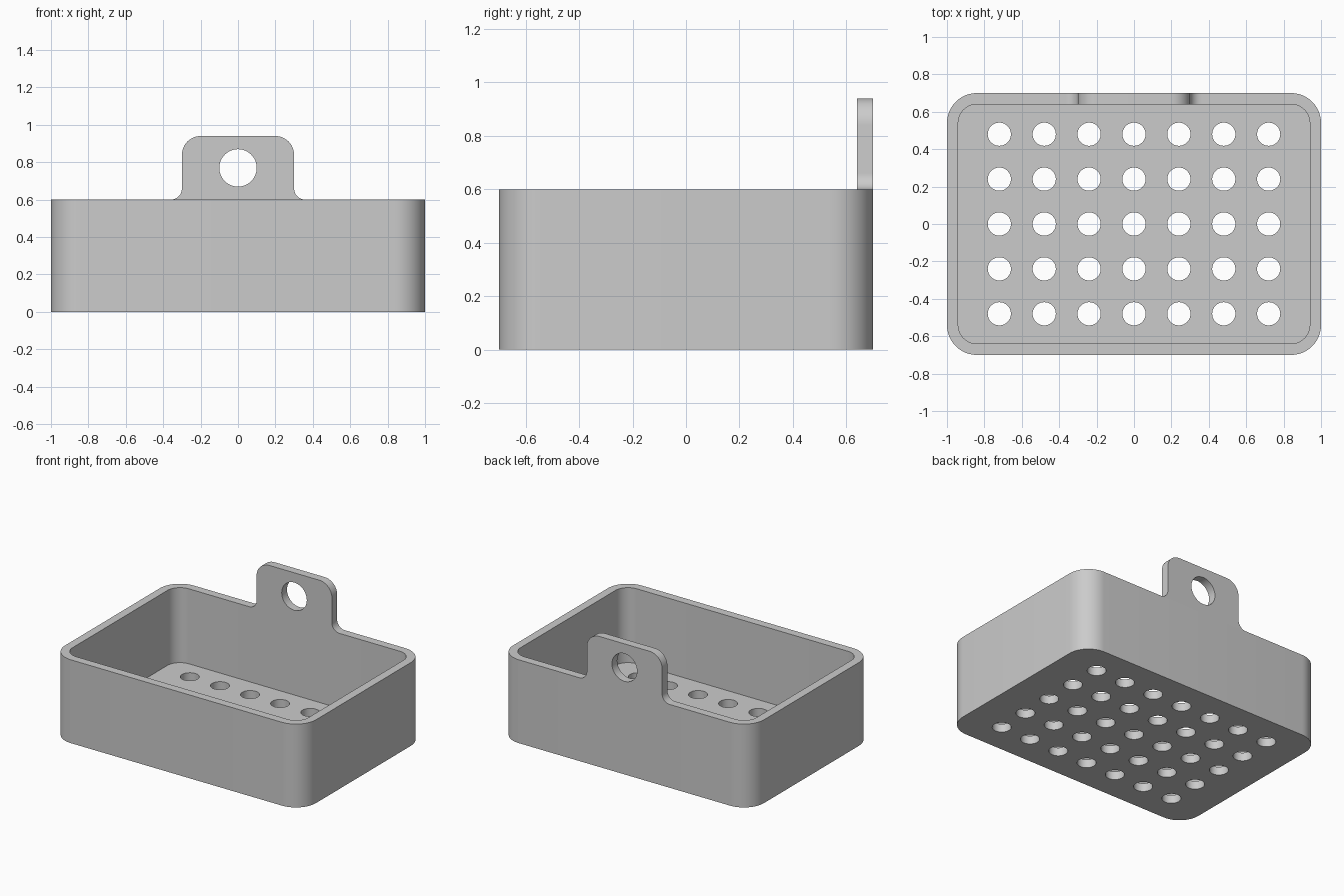
import bpy, bmesh, math

if "Cube" in bpy.data.objects:
    bpy.data.objects.remove(bpy.data.objects["Cube"])

W, D, H, T = 2.0, 1.4, 0.6, 0.06      # width, depth, height, wall thickness

grey = bpy.data.materials.new("light grey")
grey.diffuse_color = (0.6, 0.6, 0.6, 1)
grey.use_nodes = True
grey.node_tree.nodes["Principled BSDF"].inputs["Base Color"].default_value = grey.diffuse_color


def arc(cx, cy, r, a0, a1, n=12):
    """Points on an arc, angles in degrees."""
    return [(cx + r * math.cos(math.radians(a0 + (a1 - a0) * i / n)),
             cy + r * math.sin(math.radians(a0 + (a1 - a0) * i / n))) for i in range(n + 1)]


def rounded_rect(w, d, r):
    x, y = w / 2 - r, d / 2 - r
    return (arc(x, y, r, 0, 90) + arc(-x, y, r, 90, 180)
            + arc(-x, -y, r, 180, 270) + arc(x, -y, r, 270, 360))


def circle(cx, cy, r, n=40):
    return arc(cx, cy, r, 0, 360, n)[:-1]


def prism(name, outlines, lo, hi, upright=False):
    """Extrude closed outlines along z, or along y when upright."""
    bm = bmesh.new()
    for pts in outlines:
        def ring(h):
            return [bm.verts.new((u, h, v) if upright else (u, v, h)) for u, v in pts]
        a, b = ring(lo), ring(hi)
        bm.faces.new(a)
        bm.faces.new(b)
        for i in range(len(a)):
            j = (i + 1) % len(a)
            bm.faces.new((a[i], a[j], b[j], b[i]))
    bmesh.ops.recalc_face_normals(bm, faces=bm.faces)
    mesh = bpy.data.meshes.new(name)
    bm.to_mesh(mesh)
    bm.free()
    mesh.materials.append(grey)
    ob = bpy.data.objects.new(name, mesh)
    bpy.context.collection.objects.link(ob)
    return ob


def select_only(ob):
    bpy.ops.object.select_all(action='DESELECT')
    ob.select_set(True)
    bpy.context.view_layer.objects.active = ob


def cut(ob, cutter):
    mod = ob.modifiers.new("cut", 'BOOLEAN')
    mod.operation, mod.solver, mod.object = 'DIFFERENCE', 'EXACT', cutter
    select_only(ob)
    bpy.ops.object.modifier_apply(modifier=mod.name)
    bpy.data.objects.remove(cutter)


# Open tray with rounded corners
tray = prism("tray", [rounded_rect(W, D, 0.16)], 0, H)
cut(tray, prism("cavity", [rounded_rect(W - 2 * T, D - 2 * T, 0.10)], T, H + 0.2))

# Grid of drain holes in the floor
holes = [circle(0.24 * i, 0.24 * j, 0.062) for i in range(-3, 4) for j in range(-2, 3)]
cut(tray, prism("drain_holes", holes, -0.1, T + 0.1))

# Hanging tab on the back wall: flared foot, rounded top
right = arc(0.36, H + 0.06, 0.06, 270, 180) + arc(0.2, 0.84, 0.1, 0, 90)
left = [(-x, z) for x, z in reversed(right)]
tab = prism("hanging_tab", [right + left], D / 2 - T, D / 2, upright=True)
cut(tab, prism("tab_hole", [circle(0, 0.77, 0.1, 48)], D / 2 - 0.2, D / 2 + 0.2, upright=True))

for ob in (tray, tab):
    select_only(ob)
    bpy.ops.object.shade_smooth_by_angle(angle=math.radians(30))
